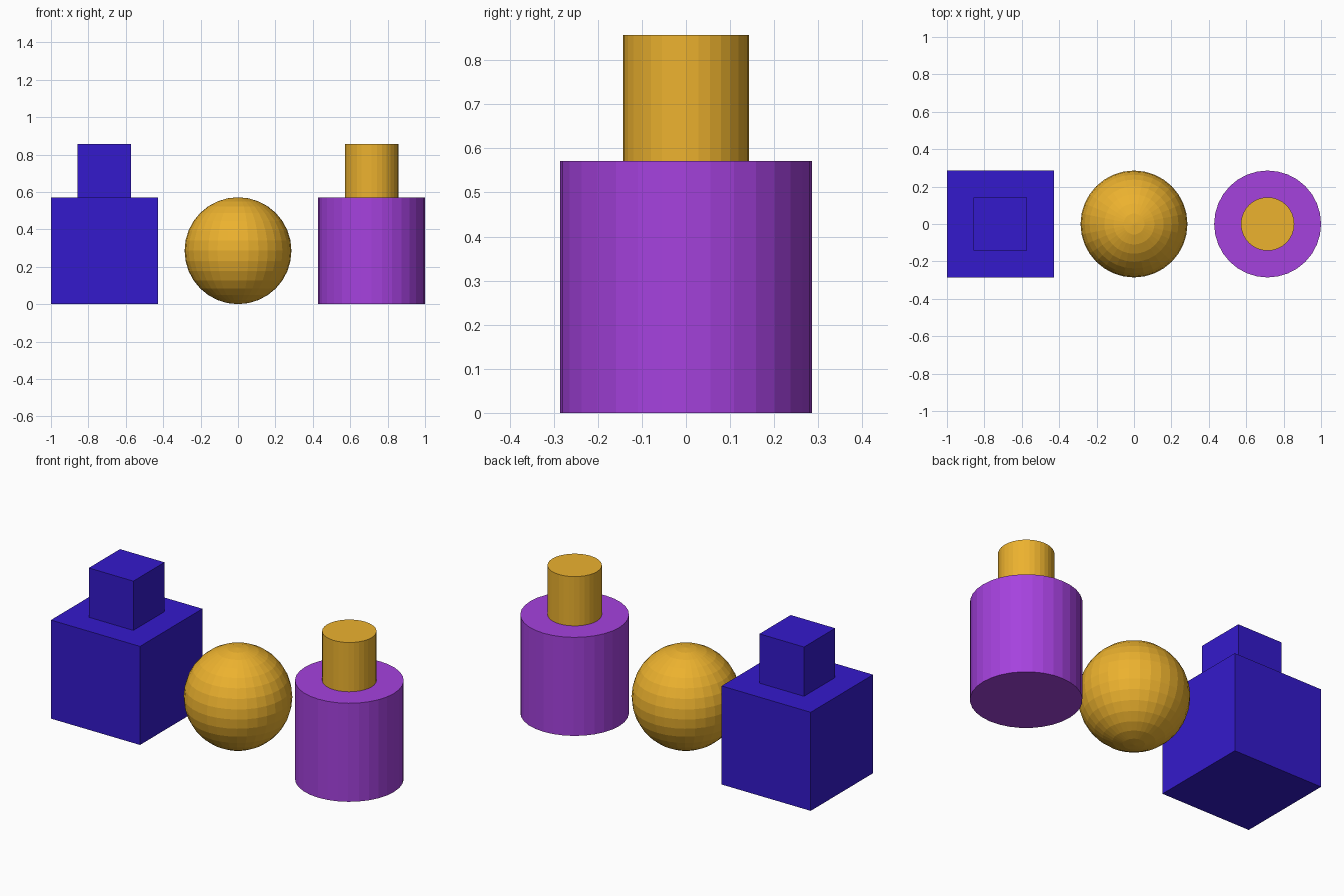
import bpy

if "Cube" in bpy.data.objects:
    bpy.data.objects.remove(bpy.data.objects["Cube"])

U = 2 / 7  # base unit: seven units span the full width


def material(name, rgb):
    mat = bpy.data.materials.new(name)
    mat.diffuse_color = (*rgb, 1.0)
    mat.use_nodes = True
    mat.node_tree.nodes["Principled BSDF"].inputs["Base Color"].default_value = mat.diffuse_color
    return mat


BLUE = material("blue", (0.034, 0.010, 0.604))
GOLD = material("gold", (0.840, 0.445, 0.028))
PURPLE = material("purple", (0.376, 0.054, 0.730))


def finish(name, mat):
    obj = bpy.context.object
    obj.name = obj.data.name = name
    obj.data.materials.append(mat)


def cube(name, x, bottom, size, mat):
    bpy.ops.mesh.primitive_cube_add(size=size, location=(x, 0, bottom + size / 2))
    finish(name, mat)


def cylinder(name, x, bottom, size, mat):
    bpy.ops.mesh.primitive_cylinder_add(
        vertices=32, radius=size / 2, depth=size, location=(x, 0, bottom + size / 2))
    finish(name, mat)


# Left: small cube stacked on a large one
cube("large_cube", -2.5 * U, 0, 2 * U, BLUE)
cube("small_cube", -2.5 * U, 2 * U, U, BLUE)

# Middle: flat-shaded ball
bpy.ops.mesh.primitive_uv_sphere_add(segments=32, ring_count=16, radius=U, location=(0, 0, U))
finish("ball", GOLD)

# Right: small cylinder stacked on a large one
cylinder("large_cylinder", 2.5 * U, 0, 2 * U, PURPLE)
cylinder("small_cylinder", 2.5 * U, 2 * U, U, GOLD)
